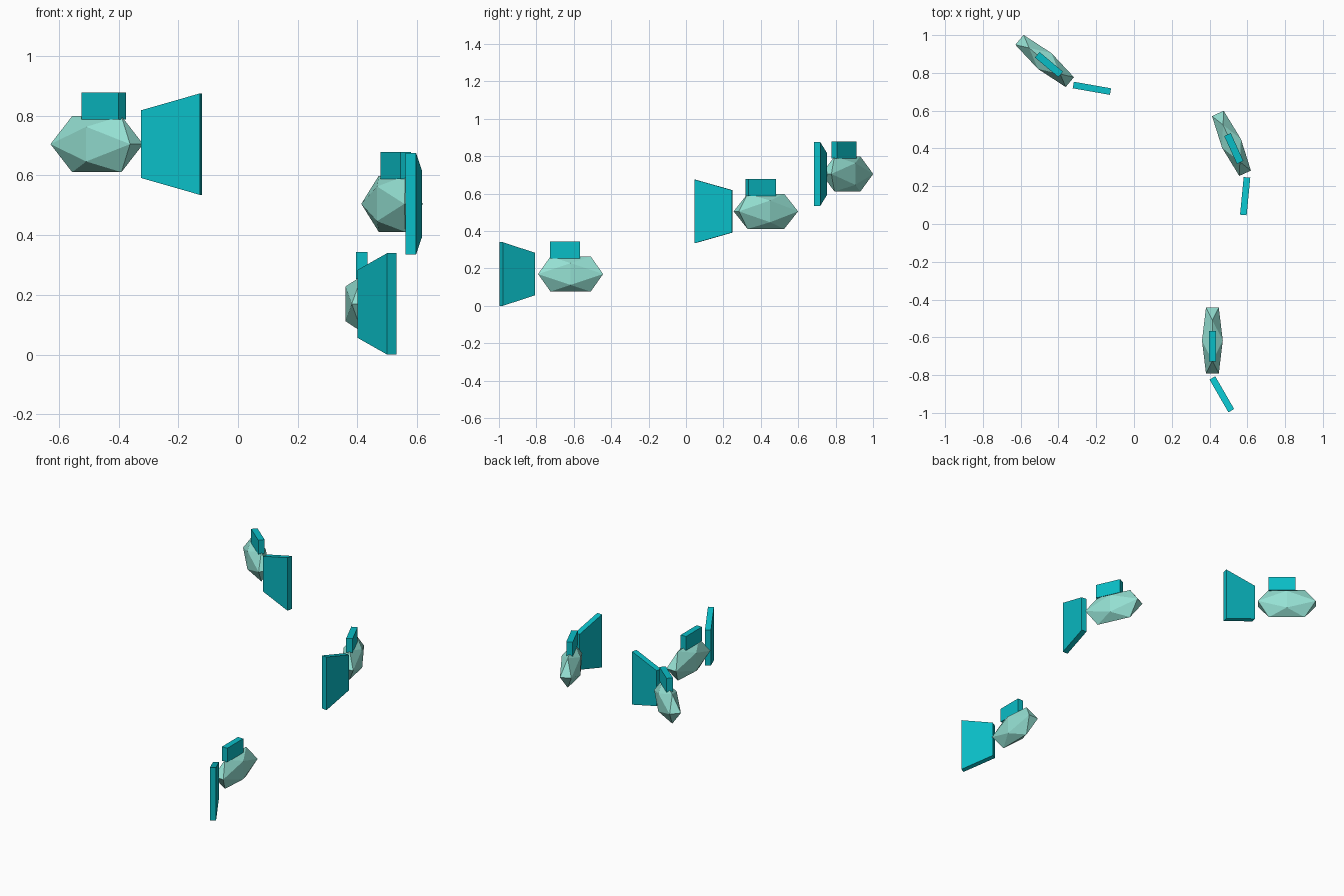
import bpy, bmesh, math
from mathutils import Matrix, Vector

cube = bpy.data.objects.get("Cube")
if cube:
    bpy.data.objects.remove(cube, do_unlink=True)


def material(name, color):
    mat = bpy.data.materials.new(name)
    mat.use_nodes = True
    mat.diffuse_color = color
    mat.node_tree.nodes["Principled BSDF"].inputs["Base Color"].default_value = color
    return mat


MINT = material("pale_mint", (0.30, 0.75, 0.65, 1))
TEAL = material("teal", (0.003, 0.51, 0.565, 1))


def finish(name, bm, mat, matrix):
    bmesh.ops.recalc_face_normals(bm, faces=bm.faces)
    mesh = bpy.data.meshes.new(name)
    bm.to_mesh(mesh)
    bm.free()
    mesh.materials.append(mat)
    obj = bpy.data.objects.new(name, mesh)
    obj.matrix_world = matrix
    bpy.context.collection.objects.link(obj)


def body_mesh(half_width, half_length, half_height):
    # Stretched twenty-sided body: corners of three crossed golden rectangles
    bm = bmesh.new()
    g = (math.sqrt(5) - 1) / 2
    for a in (-1, 1):
        for b in (-1, 1):
            for x, y, z in ((a * g, b, 0), (0, a * g, b), (b, 0, a * g)):
                bm.verts.new((x * half_width, y * half_length, z * half_height))
    bmesh.ops.convex_hull(bm, input=bm.verts)
    return bm


def plate_mesh(thickness, length, height, back_height):
    # Upright plate whose height can flare towards the back (-y)
    bm = bmesh.new()
    bmesh.ops.create_cube(bm, size=1)
    for v in bm.verts:
        h = back_height if v.co.y < 0 else height
        v.co = Vector((v.co.x * thickness, v.co.y * length, v.co.z * h))
    return bm


def fish(label, location, heading, tail_swing):
    base = Matrix.Translation(location) @ Matrix.Rotation(math.radians(heading), 4, "Z")
    finish(label + "_fish_body", body_mesh(0.055, 0.174, 0.094), MINT, base)
    finish(label + "_fish_back_fin", plate_mesh(0.038, 0.162, 0.09, 0.09), TEAL,
           base @ Matrix.Translation((0, -0.03, 0.128)))
    # Tail swings sideways around the rear of the body
    hinge = Matrix.Translation((0, -0.198, 0)) @ Matrix.Rotation(math.radians(tail_swing), 4, "Z")
    finish(label + "_fish_tail", plate_mesh(0.035, 0.2, 0.227, 0.34), TEAL,
           base @ hinge @ Matrix.Translation((0, -0.1, 0)))


fish("low", (0.415, -0.617, 0.17), 0, 30)
fish("middle", (0.516, 0.427, 0.505), 24.5, -30)
fish("high", (-0.473, 0.863, 0.705), 50, 30)
